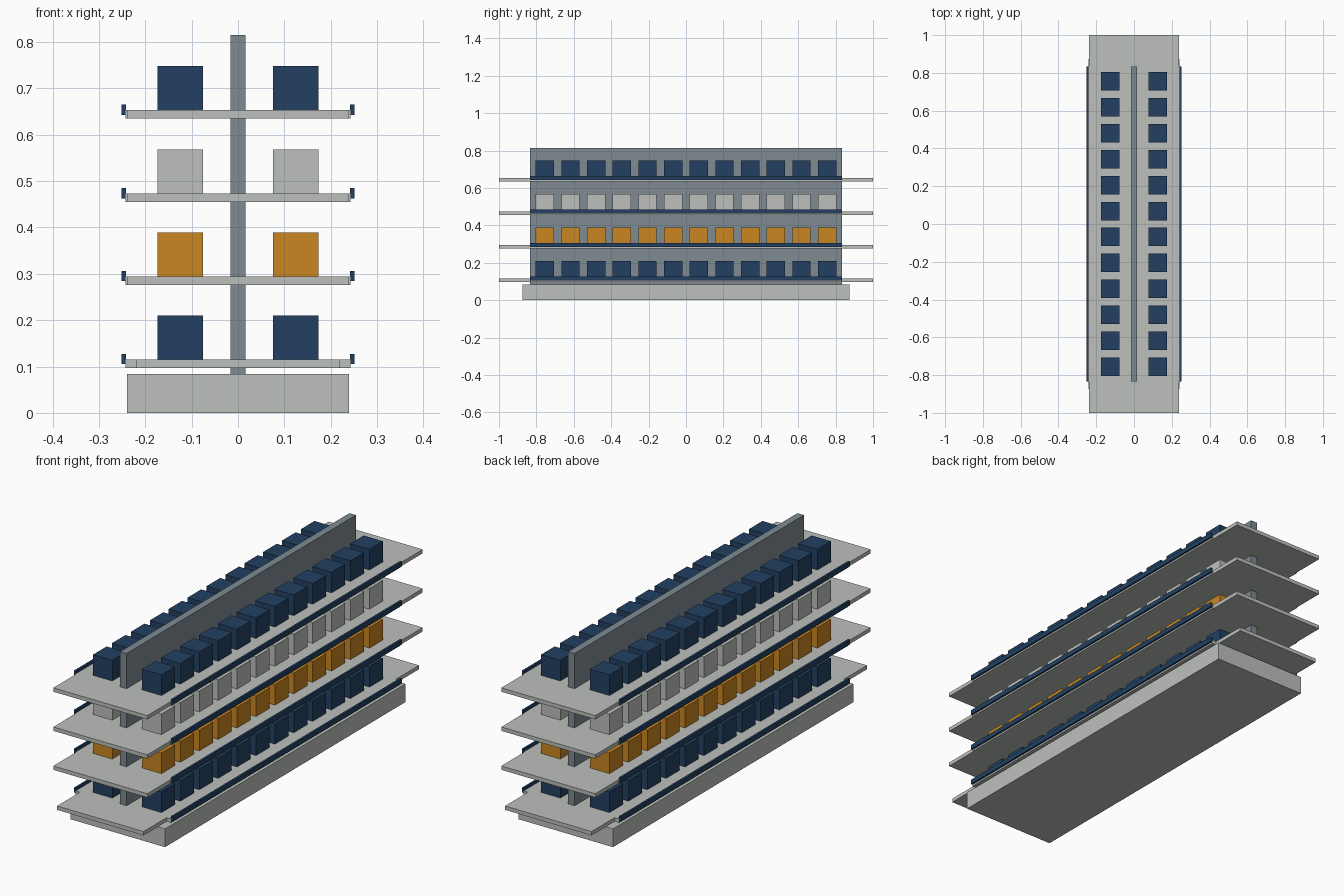
import bpy
import bmesh
from mathutils import Matrix

if "Cube" in bpy.data.objects:
    bpy.data.objects.remove(bpy.data.objects["Cube"])


def material(name, rgb):
    """Flat colour given as 0-255 sRGB, stored as linear."""
    lin = [((c / 255 + 0.055) / 1.055) ** 2.4 for c in rgb]
    m = bpy.data.materials.new(name)
    m.diffuse_color = (*lin, 1)
    m.use_nodes = True
    m.node_tree.nodes["Principled BSDF"].inputs["Base Color"].default_value = m.diffuse_color
    return m


GREY = material("pale_grey", (188, 192, 187))
NAVY = material("navy_blue", (34, 64, 98))
ORANGE = material("amber", (201, 134, 33))
STEEL = material("steel_grey", (126, 139, 145))


def boxes(name, mat, spans):
    """One object made of boxes, each given as (x0, x1, y0, y1, z0, z1)."""
    bm = bmesh.new()
    for x0, x1, y0, y1, z0, z1 in spans:
        place = Matrix.Translation(((x0 + x1) / 2, (y0 + y1) / 2, (z0 + z1) / 2))
        size = Matrix.Diagonal((x1 - x0, y1 - y0, z1 - z0, 1))
        bmesh.ops.create_cube(bm, size=1, matrix=place @ size)
    mesh = bpy.data.meshes.new(name)
    bm.to_mesh(mesh)
    bm.free()
    mesh.materials.append(mat)
    obj = bpy.data.objects.new(name, mesh)
    bpy.context.collection.objects.link(obj)
    return obj


HALF = 0.833        # half length of the shelving run
THICK = 0.018       # shelf thickness
COUNT, PITCH = 12, 0.1373

# Plinth and central dividing panel
boxes("base", GREY, [(-0.24, 0.24, -0.873, 0.873, 0, 0.084)])
boxes("spine", STEEL, [(-0.0165, 0.0165, -HALF, HALF, 0.084, 0.815)])

# Four levels: shelf top height, goods colour, half width of the end shelves
levels = [(0.115, NAVY, 0.22), (0.294, ORANGE, 0.239),
          (0.473, GREY, 0.239), (0.653, NAVY, 0.239)]

for i, (top, colour, end) in enumerate(levels, 1):
    low = top - THICK
    # Side shelves either side of the spine
    boxes(f"shelf_{i}", GREY, [(0.0165, 0.243, -HALF, HALF, low, top),
                               (-0.243, -0.0165, -HALF, HALF, low, top)])
    # End shelves jutting out at front and back
    boxes(f"end_shelf_{i}", GREY, [(-end, end, -1, -HALF, low, top),
                                   (-end, end, HALF, 1, low, top)])
    # Price rails along the long edges
    boxes(f"price_rail_{i}", NAVY, [
        (s * 0.2465 - 0.005, s * 0.2465 + 0.005, -HALF, HALF, top - 0.01, top + 0.012)
        for s in (-1, 1)])
    # Rows of boxed goods
    goods = []
    for s in (-1, 1):
        for k in range(COUNT):
            x, y = s * 0.125, (k - (COUNT - 1) / 2) * PITCH
            goods.append((x - 0.049, x + 0.049, y - 0.049, y + 0.049, top, top + 0.095))
    boxes(f"goods_{i}", colour, goods)
